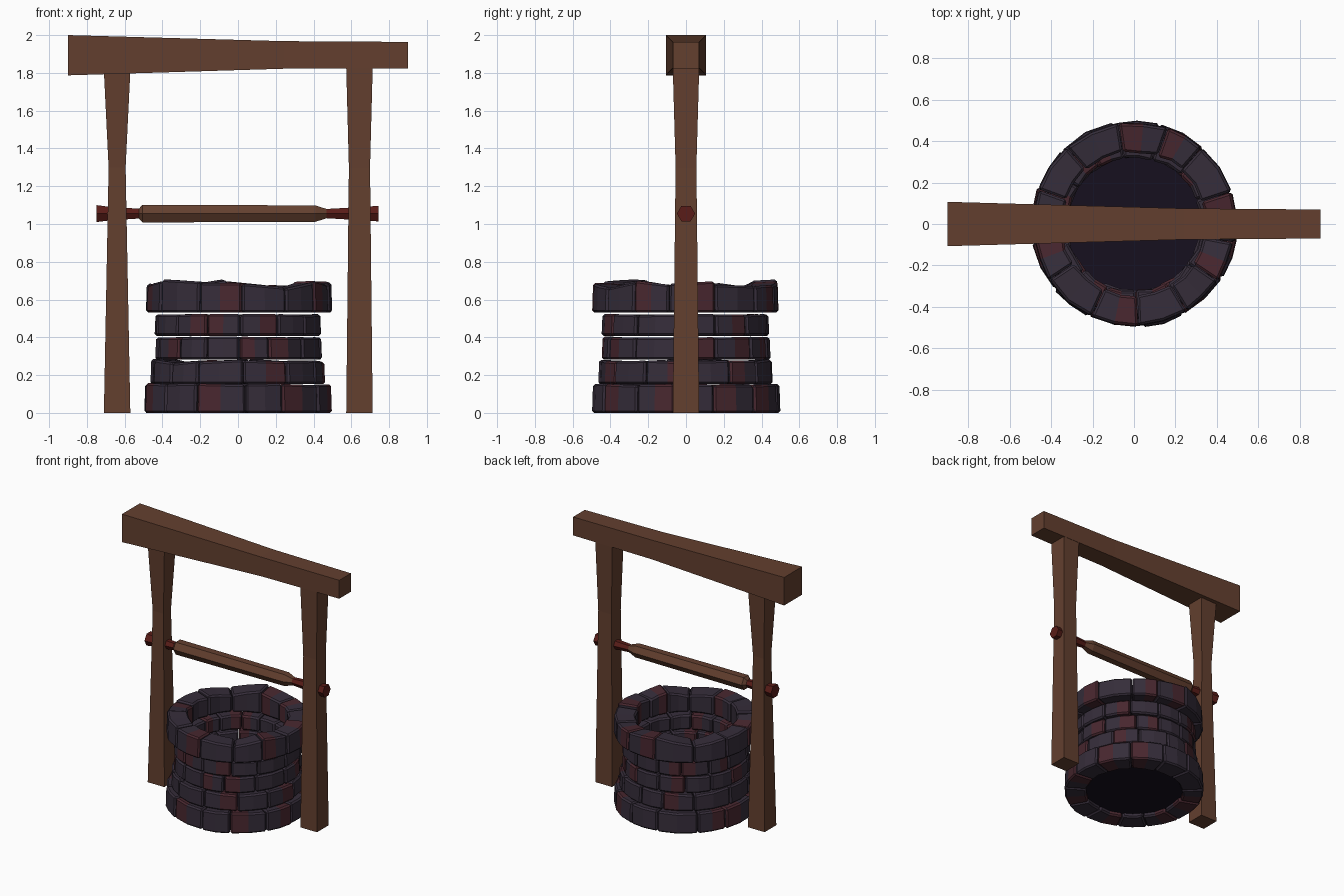
import bpy, bmesh, math, random

if "Cube" in bpy.data.objects:
    bpy.data.objects.remove(bpy.data.objects["Cube"])

random.seed(7)


def material(name, rgb):
    m = bpy.data.materials.new(name)
    m.diffuse_color = (*rgb, 1)
    m.use_nodes = True
    m.node_tree.nodes["Principled BSDF"].inputs["Base Color"].default_value = m.diffuse_color
    return m


WOOD = material("wood", (0.125, 0.05, 0.028))
ROD = material("red_rod", (0.10, 0.012, 0.009))
STONE = material("stone", (0.036, 0.026, 0.042))
RED = material("red_stone", (0.065, 0.020, 0.028))
DARK = material("dark_inside", (0.008, 0.005, 0.013))


def finish(bm, name, mats):
    bmesh.ops.recalc_face_normals(bm, faces=bm.faces)
    me = bpy.data.meshes.new(name)
    bm.to_mesh(me)
    bm.free()
    ob = bpy.data.objects.new(name, me)
    bpy.context.collection.objects.link(ob)
    for m in mats:
        me.materials.append(m)
    return ob


def loft(name, rings, mat):
    """Skin closed rings of points and cap both ends."""
    bm = bmesh.new()
    rows = [[bm.verts.new(p) for p in ring] for ring in rings]
    n = len(rows[0])
    for a, b in zip(rows, rows[1:]):
        for i in range(n):
            bm.faces.new((a[i], a[(i + 1) % n], b[(i + 1) % n], b[i]))
    bm.faces.new(rows[0])
    bm.faces.new(rows[-1])
    return finish(bm, name, [mat])


CORNERS = ((-1, -1), (1, -1), (1, 1), (-1, 1))


# One course of wedge-shaped stones, bevelled, with a few red facets
def course(name, z0, z1, r_in, r_out, count, top_jit, rad_jit):
    bm = bmesh.new()
    weights = [random.uniform(0.75, 1.25) for _ in range(count)]
    total = sum(weights)
    ang = random.uniform(0, 1)
    gap = 0.002 / r_out
    tilt = random.uniform(-top_jit, 0)
    for w in weights:
        span = 2 * math.tau / 2 * w / total
        dr = random.uniform(-rad_jit, 0)
        tilt2 = random.uniform(-top_jit, 0)
        cols = []
        for k in range(3):
            a = ang + gap + (span - 2 * gap) * k / 2
            c, s = math.cos(a), math.sin(a)
            zt = z1 + tilt + (tilt2 - tilt) * k / 2
            ri = r_in + random.uniform(-0.008, 0.008)
            ro = r_out + dr + random.uniform(-0.004, 0.004)
            cols.append([bm.verts.new((r * c, r * s, z)) for r, z in
                         ((ri, z0), (ro, z0), (ro - 0.005, zt), (ri, zt - 0.006))])
        red = random.choice((None, None, 0, 1))
        for k in range(2):
            for i in range(4):
                j = (i + 1) % 4
                f = bm.faces.new((cols[k][i], cols[k][j], cols[k + 1][j], cols[k + 1][i]))
                f.material_index = int(red == k)
        bm.faces.new(cols[0])
        bm.faces.new(cols[2])
        ang += span
        tilt = tilt2 + random.uniform(-0.3, 0.3) * top_jit
    ob = finish(bm, name, [STONE, RED])
    b = ob.modifiers.new("bevel", "BEVEL")
    b.width = 0.011
    b.segments = 1
    b.limit_method = "ANGLE"
    b.angle_limit = math.radians(40)


course("stone_course_1", 0.00, 0.158, 0.345, 0.503, 13, 0.012, 0.008)
course("stone_course_2", 0.152, 0.288, 0.325, 0.465, 13, 0.022, 0.010)
course("stone_course_3", 0.282, 0.405, 0.325, 0.447, 14, 0.006, 0.006)
course("stone_course_4", 0.408, 0.525, 0.325, 0.447, 14, 0.006, 0.006)
course("stone_course_5", 0.532, 0.700, 0.350, 0.498, 13, 0.035, 0.010)

# Dark floor of the shaft
bm = bmesh.new()
bmesh.ops.create_circle(bm, cap_ends=True, segments=24, radius=0.38)
bmesh.ops.translate(bm, verts=bm.verts, vec=(0, 0, 0.03))
finish(bm, "shaft_floor", [DARK])


# Posts: square, waisted above the axle
def post(name, x, top, waist):
    levels = ((0, 0.07, 0.07), (1.3, *waist), (top, 0.07, 0.07))
    loft(name, [[(x + sx * hx, sy * hy, z) for sx, sy in CORNERS]
                for z, hx, hy in levels], WOOD)


post("left_post", -0.64, 1.81, (0.045, 0.045))
post("right_post", 0.643, 1.825, (0.056, 0.055))

# Crossbeam: x, half depth, bottom, top
beam = ((-0.9, 0.107, 1.787, 2.0), (0.24, 0.075, 1.822, 1.968), (0.9, 0.07, 1.824, 1.964))
loft("crossbeam", [[(x, -h, b), (x, h, b), (x, h, t), (x, -h, t)]
                   for x, h, b, t in beam], WOOD)


# Hexagonal axle parts
def hex_bar(name, stations, mat):
    loft(name, [[(x, r * math.cos(i * math.pi / 3), 1.055 + r * math.sin(i * math.pi / 3))
                 for i in range(6)] for x, r in stations], mat)


hex_bar("axle_drum", ((-0.525, 0.03), (-0.505, 0.054), (0.41, 0.05), (0.47, 0.028)), WOOD)
hex_bar("axle_rod", ((-0.75, 0.052), (-0.69, 0.043), (-0.5, 0.028), (0.45, 0.027),
                     (0.69, 0.043), (0.745, 0.048)), ROD)
